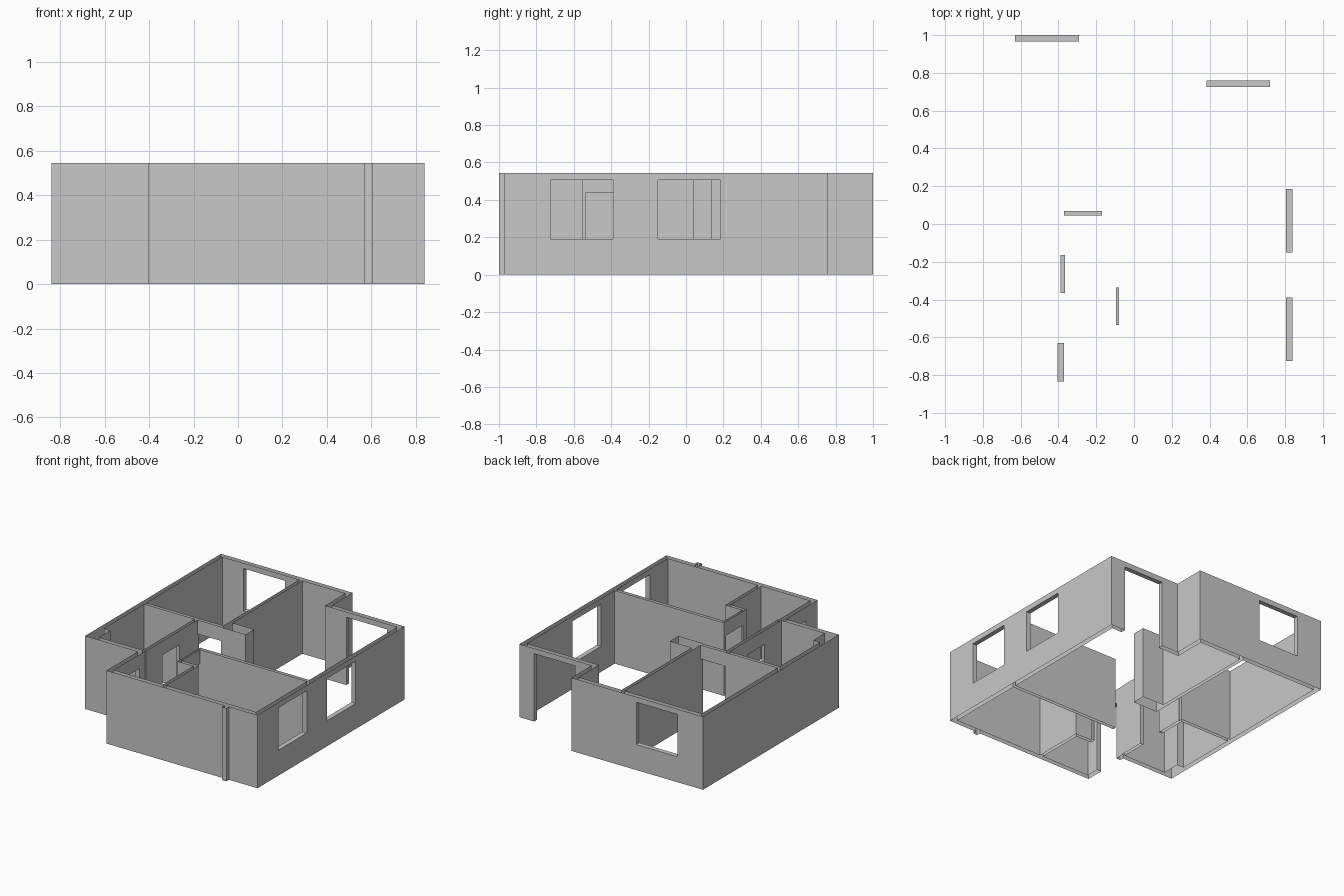
import bpy
import bmesh
from mathutils import Vector

cube = bpy.data.objects.get("Cube")
if cube:
    bpy.data.objects.remove(cube, do_unlink=True)

HEIGHT = 0.545
SILL, WINDOW_TOP, DOOR_TOP = 0.19, 0.505, 0.44
OUTER, INNER = 0.035, 0.025   # wall thicknesses

# one plain plaster colour
plaster = bpy.data.materials.new("grey_plaster")
plaster.use_nodes = True
plaster.diffuse_color = (0.58, 0.58, 0.58, 1)
plaster.node_tree.nodes["Principled BSDF"].inputs["Base Color"].default_value = plaster.diffuse_color


def wall_x(x0, x1, y, thick):
    """Footprint of a wall running along x, with its lower face at y."""
    return (x0, x1, y, y + thick)


def wall_y(x, y0, y1, thick):
    """Footprint of a wall running along y, with its lower face at x."""
    return (x, x + thick, y0, y1)


# floor plan, grouped by part: (x0, x1, y0, y1)
plan = {
    "outer_walls": [
        wall_x(-0.405, 0.84, -0.97, OUTER),     # front
        wall_y(0.805, -0.97, 0.76, OUTER),      # side with two windows
        wall_x(0.21, 0.84, 0.725, OUTER),       # balcony wall
        wall_y(0.21, 0.725, 1.0, OUTER),        # step at the back
        wall_x(-0.84, 0.245, 0.965, OUTER),     # back
        wall_y(-0.84, -0.6, 1.0, OUTER),        # blank side
        wall_x(-0.84, -0.37, -0.6, OUTER),      # recessed front
        wall_y(-0.405, -0.97, -0.565, OUTER),   # entrance
    ],
    "partition_walls": [
        wall_x(-0.805, 0.035, 0.045, INNER),    # across the middle
        wall_y(-0.17, 0.07, 0.965, INNER),      # between the back rooms
        wall_y(-0.39, -0.565, 0.045, INNER),    # beside the hall
        wall_x(-0.095, 0.805, -0.335, INNER),   # between the window rooms
        wall_y(-0.095, -0.575, -0.31, 0.015),   # hall door wall
        wall_x(-0.095, 0.06, -0.575, INNER),    # closet back
        wall_y(0.035, -0.935, -0.55, INNER),    # closet side
    ],
    "thick_wall_end": [(-0.17, 0.035, 0.04, 0.14)],
    "corner_duct": [(-0.805, -0.75, -0.565, -0.43)],
    "front_pillar": [(0.57, 0.605, -1.0, -0.97)],
}

# openings: footprint, bottom, top
openings = [
    (wall_y(0.805, -0.725, -0.39, OUTER), SILL, WINDOW_TOP),
    (wall_y(0.805, -0.15, 0.185, OUTER), SILL, WINDOW_TOP),
    (wall_x(-0.63, -0.29, 0.965, OUTER), SILL, WINDOW_TOP),
    (wall_x(0.385, 0.72, 0.725, OUTER), 0, WINDOW_TOP),
    (wall_y(-0.405, -0.835, -0.63, OUTER), 0, DOOR_TOP),
    (wall_x(-0.37, -0.17, 0.045, INNER), 0, DOOR_TOP),
    (wall_y(-0.39, -0.365, -0.165, INNER), 0, DOOR_TOP),
    (wall_y(-0.095, -0.535, -0.335, 0.015), 0, DOOR_TOP),
]


def inside(p, rect):
    return rect[0] < p.x < rect[1] and rect[2] < p.y < rect[3]


def owner(p):
    """Name of the part that is solid at p, or None."""
    if any(inside(p, r) and lo < p.z < hi for r, lo, hi in openings):
        return None
    for name, rects in plan.items():
        if any(inside(p, r) for r in rects):
            return name
    return None


# cut lines of the plan in each direction
rects = [r for group in plan.values() for r in group] + [o[0] for o in openings]
cuts = [
    sorted({round(v, 4) for r in rects for v in r[:2]}),
    sorted({round(v, 4) for r in rects for v in r[2:]}),
    [0, SILL, DOOR_TOP, WINDOW_TOP, HEIGHT],
]
counts = [len(c) - 1 for c in cuts]
cells = {}
for i in range(counts[0]):
    for j in range(counts[1]):
        for k in range(counts[2]):
            mid = Vector([(c[n] + c[n + 1]) / 2 for c, n in zip(cuts, (i, j, k))])
            name = owner(mid)
            if name:
                cells[i, j, k] = name


def add_side(bm, cell, axis, step):
    """Add the face of a cell that looks along +axis or -axis."""
    u, v = (axis + 1) % 3, (axis + 2) % 3
    corners = [(0, 0), (1, 0), (1, 1), (0, 1)]
    if step < 0:
        corners.reverse()
    verts = []
    for du, dv in corners:
        at = list(cell)
        at[axis] += step > 0
        at[u] += du
        at[v] += dv
        verts.append(bm.verts.new([cuts[n][at[n]] for n in range(3)]))
    bm.faces.new(verts)


# skin each part; wall tops and undersides stay open
for part in plan:
    bm = bmesh.new()
    for cell, name in cells.items():
        if name != part:
            continue
        for axis in range(3):
            for step in (-1, 1):
                near = list(cell)
                near[axis] += step
                open_end = axis == 2 and not 0 <= near[2] < counts[2]
                if tuple(near) not in cells and not open_end:
                    add_side(bm, cell, axis, step)
    bmesh.ops.remove_doubles(bm, verts=bm.verts, dist=0.0005)
    bmesh.ops.dissolve_limit(bm, angle_limit=0.02, verts=bm.verts, edges=bm.edges)
    mesh = bpy.data.meshes.new(part)
    bm.to_mesh(mesh)
    bm.free()
    mesh.materials.append(plaster)
    bpy.context.collection.objects.link(bpy.data.objects.new(part, mesh))
